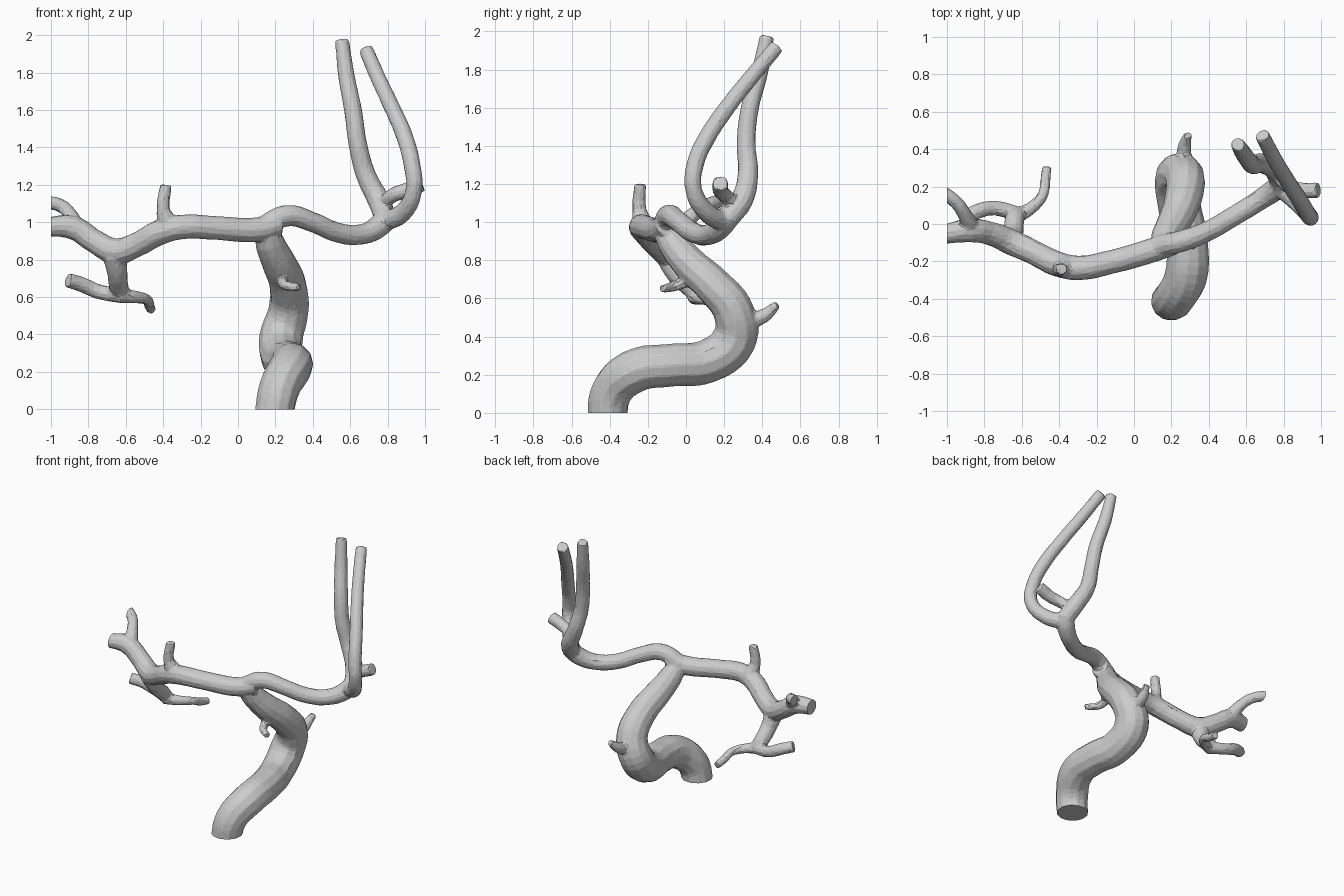
import bpy, bmesh

if "Cube" in bpy.data.objects:
    bpy.data.objects.remove(bpy.data.objects["Cube"])

parts = []

def vessel(name, pts):
    """Round capped tube through (x, y, z, radius) points."""
    cu = bpy.data.curves.new(name, 'CURVE')
    cu.dimensions = '3D'
    cu.bevel_depth = 1.0
    cu.bevel_resolution = 4
    cu.resolution_u = 6
    cu.use_fill_caps = True
    sp = cu.splines.new('BEZIER')
    sp.bezier_points.add(len(pts) - 1)
    for bp, (x, y, z, r) in zip(sp.bezier_points, pts):
        bp.co = (x, y, z)
        bp.radius = r
        bp.handle_left_type = bp.handle_right_type = 'AUTO'
    ob = bpy.data.objects.new(name, cu)
    bpy.context.collection.objects.link(ob)
    parts.append(ob)

# main trunk, S-shaped from the base up to the fork
vessel("trunk", [(.19, -.415, -.04, .105), (.22, -.39, .11, .11), (.28, -.27, .22, .115),
                 (.28, -.08, .25, .113), (.24, .11, .27, .115), (.23, .25, .38, .118),
                 (.27, .25, .53, .108), (.265, .14, .67, .1), (.22, .02, .78, .092),
                 (.17, -.07, .89, .08), (.15, -.12, .97, .06)])
vessel("trunk_back_stub", [(.27, .3, .47, .045), (.27, .41, .51, .038), (.29, .48, .57, .022)])
vessel("trunk_front_stub", [(.24, .04, .7, .03), (.25, -.06, .665, .028), (.33, -.125, .65, .021)])

# left branch and its offshoots
vessel("left_branch", [(.22, -.1, .99, .062), (.1, -.14, .96, .066), (-.13, -.205, .97, .064),
                       (-.3, -.235, .975, .066), (-.42, -.21, .945, .068), (-.54, -.15, .88, .066),
                       (-.65, -.1, .845, .07), (-.77, -.05, .9, .064), (-.88, -.035, .97, .065),
                       (-1.04, -.06, .975, .05)])
vessel("left_upright_stub", [(-.37, -.225, .98, .06), (-.4, -.245, 1.07, .036),
                             (-.385, -.24, 1.2, .032)])
vessel("left_end_stub", [(-.87, -.02, .98, .05), (-.905, .05, 1.05, .038),
                         (-.95, .115, 1.09, .036), (-1.04, .18, 1.11, .038)])
vessel("lower_drop", [(-.66, -.1, .83, .065), (-.645, -.05, .73, .055), (-.635, .03, .65, .052),
                      (-.61, .06, .605, .04)])
vessel("lower_left_twig", [(-.61, .05, .605, .04), (-.75, .085, .63, .04),
                           (-.83, .07, .665, .041), (-.91, .03, .69, .04)])
vessel("lower_right_twig", [(-.64, .04, .61, .042), (-.55, .085, .6, .034), (-.485, .16, .585, .028),
                            (-.475, .23, .555, .028), (-.465, .305, .535, .026)])

# right branch and the two tall vessels
vessel("right_branch", [(.13, -.12, .97, .06), (.26, -.09, 1.035, .058), (.4, -.035, 1.0, .054),
                        (.53, .04, .945, .054), (.66, .12, .935, .055), (.76, .19, .985, .062),
                        (.8, .235, 1.05, .06)])
vessel("tall_inner_vessel", [(.79, .22, 1.02, .06), (.755, .29, 1.11, .06), (.685, .325, 1.25, .054),
                             (.64, .315, 1.42, .05), (.615, .335, 1.6, .048),
                             (.58, .385, 1.78, .045), (.555, .425, 1.975, .038)])
vessel("tall_outer_vessel", [(.77, .21, 1.0, .055), (.88, .11, 1.05, .05), (.94, .04, 1.17, .045),
                             (.93, .05, 1.31, .046), (.89, .12, 1.46, .046), (.82, .23, 1.62, .044),
                             (.75, .35, 1.77, .042), (.685, .475, 1.92, .04)])
vessel("right_side_stub", [(.78, .25, 1.1, .035), (.83, .2, 1.145, .04), (.9, .18, 1.17, .042),
                           (.985, .18, 1.205, .043)])

# collect the tubes into one mesh
bm = bmesh.new()
dg = bpy.context.evaluated_depsgraph_get()
for ob in parts:
    ev = ob.evaluated_get(dg)
    bm.from_mesh(ev.to_mesh())
    ev.to_mesh_clear()
bmesh.ops.remove_doubles(bm, verts=bm.verts, dist=1e-5)
bmesh.ops.recalc_face_normals(bm, faces=bm.faces)
me = bpy.data.meshes.new("vessel_tree")
bm.to_mesh(me)
bm.free()
for ob in parts:
    bpy.data.objects.remove(ob)
tree = bpy.data.objects.new("vessel_tree", me)
bpy.context.collection.objects.link(tree)

# fuse, soften the junctions, then reduce to irregular facets
fuse = tree.modifiers.new("fuse", 'REMESH')
fuse.mode = 'VOXEL'
fuse.voxel_size = .009
soft = tree.modifiers.new("soften", 'SMOOTH')
soft.factor = .5
soft.iterations = 5
dec = tree.modifiers.new("facets", 'DECIMATE')
dec.ratio = .06
dg = bpy.context.evaluated_depsgraph_get()
final = bpy.data.meshes.new_from_object(tree.evaluated_get(dg))
tree.modifiers.clear()

# flat cuts at the base and at the left end
bm = bmesh.new()
bm.from_mesh(final)
for co, no in (((0, 0, 0), (0, 0, -1)), ((-1, 0, 0), (-1, 0, 0))):
    geom = bm.verts[:] + bm.edges[:] + bm.faces[:]
    bmesh.ops.bisect_plane(bm, geom=geom, plane_co=co, plane_no=no, clear_outer=True)
    bmesh.ops.holes_fill(bm, edges=[e for e in bm.edges if e.is_boundary])
bmesh.ops.recalc_face_normals(bm, faces=bm.faces)
for f in bm.faces:
    f.smooth = False
bm.to_mesh(final)
bm.free()
tree.data = final
